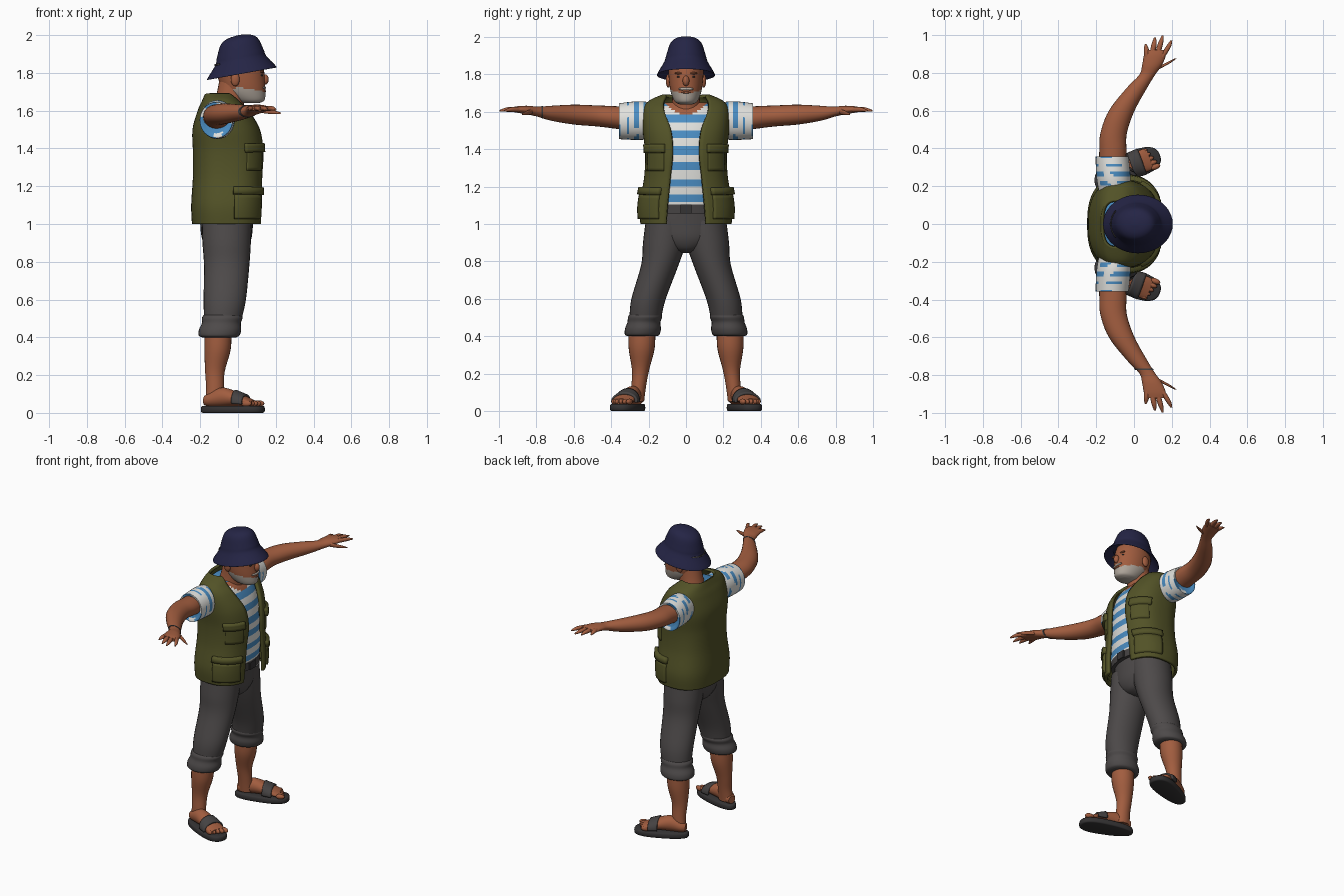
import bpy, bmesh
from math import sin, cos, asin, pi, radians
from mathutils import Vector

cube = bpy.data.objects.get("Cube")
if cube:
    bpy.data.objects.remove(cube)


def material(name, *rgb):
    m = bpy.data.materials.new(name)
    m.use_nodes = True
    m.diffuse_color = (*rgb, 1)
    bsdf = m.node_tree.nodes["Principled BSDF"]
    bsdf.inputs["Base Color"].default_value = (*rgb, 1)
    bsdf.inputs["Roughness"].default_value = 0.8
    return m


SKIN = material("tanned skin", 0.36, 0.11, 0.05)
NAVY = material("navy cloth", 0.018, 0.018, 0.06)
OLIVE = material("olive cloth", 0.085, 0.085, 0.02)
GREY = material("grey cloth", 0.075, 0.068, 0.068)
WHITE = material("white cloth", 0.75, 0.75, 0.72)
BLUE = material("blue stripe", 0.07, 0.27, 0.55)
HAIR = material("grey beard", 0.42, 0.37, 0.32)
DARK = material("dark rubber", 0.035, 0.033, 0.034)
STRAP = material("strap leather", 0.06, 0.055, 0.055)
SIDES = (("left", 1), ("right", -1))


def resample(keys, k):
    """Smooth curve of rows through the key rows."""
    rows = []
    for i in range(len(keys) - 1):
        a, b, c, d = keys[max(i - 1, 0)], keys[i], keys[i + 1], keys[min(i + 2, len(keys) - 1)]
        for j in range(k):
            t = j / k
            rows.append([q + t * ((r - p) / 2 + t * ((2 * p - 5 * q + 4 * r - s) / 2
                         + t * (3 * (q - r) + s - p) / 2)) for p, q, r, s in zip(a, b, c, d)])
    return rows + [list(keys[-1])]


def finish(bm, name, mats, rule=None, angle=50):
    bmesh.ops.recalc_face_normals(bm, faces=bm.faces)
    me = bpy.data.meshes.new(name)
    bm.to_mesh(me)
    bm.free()
    ob = bpy.data.objects.new(name, me)
    bpy.context.collection.objects.link(ob)
    for m in mats:
        me.materials.append(m)
    if rule:
        for p in me.polygons:
            p.material_index = int(rule(*p.center))
    bpy.ops.object.select_all(action="DESELECT")
    ob.select_set(True)
    bpy.context.view_layer.objects.active = ob
    bpy.ops.object.shade_smooth_by_angle(angle=radians(angle))
    return ob


def loft(name, keys, *mats, axis="z", k=5, n=24, side=1, power=1, arc=None,
         tilt=0, rule=None, thick=0, offset=0, dense=False):
    """Rows are centre x, y, z, two radii, and optionally a front opening."""
    rows = keys if dense else resample(keys, k)
    u, v = {"x": (1, 2), "y": (0, 2), "z": (0, 1)}[axis]
    bm = bmesh.new()
    rings = []
    for row in rows:
        a, b = arc or (0, 2 * pi)
        if len(row) > 5 and not arc:
            a = asin(min(1, max(0.01, row[5] / row[4])) ** (1 / power))
            b = 2 * pi - a
        is_open = arc or len(row) > 5
        ring = []
        for i in range(n):
            t = a + (b - a) * i / (n - 1 if is_open else n)
            co = list(row[:3])
            co[u] += row[3] * abs(cos(t)) ** power * (1 if cos(t) > 0 else -1)
            co[v] += row[4] * abs(sin(t)) ** power * (1 if sin(t) > 0 else -1)
            co[2] += tilt * (co[0] - row[0])
            co[1] *= side
            ring.append(bm.verts.new(co))
        rings.append(ring)
    for r, q in zip(rings, rings[1:]):
        for i in range(n - 1 if is_open else n):
            j = (i + 1) % n
            bm.faces.new((r[i], r[j], q[j], q[i]))
    if not is_open:
        bm.faces.new(rings[0])
        bm.faces.new(rings[-1])
    ob = finish(bm, name, mats, rule)
    if thick:
        mod = ob.modifiers.new("thickness", "SOLIDIFY")
        mod.thickness, mod.offset = thick, offset
    return ob


def blob(name, centre, size, mat):
    bm = bmesh.new()
    bmesh.ops.create_uvsphere(bm, u_segments=14, v_segments=9, radius=1)
    for v in bm.verts:
        v.co = Vector(centre) + v.co * Vector(size)
    return finish(bm, name, [mat])


# Head with beard, neck, face
def beard_rule(x, y, z):
    return x > -0.02 and z < 1.725 - 0.16 * x


loft("head", [(.07, 0, 1.64, .04, .035), (.06, 0, 1.655, .08, .06), (.035, 0, 1.70, .11, .08),
              (.02, 0, 1.76, .122, .09), (.01, 0, 1.83, .125, .093), (.01, 0, 1.9, .1, .08)],
     SKIN, HAIR, k=7, n=36, rule=beard_rule)
loft("neck", [(-.06, 0, 1.5, .1, .1), (-.05, 0, 1.62, .08, .08), (-.035, 0, 1.69, .078, .072),
              (-.02, 0, 1.78, .075, .07)], SKIN)
blob("nose", (.143, 0, 1.765), (.02, .018, .028), SKIN)
blob("moustache", (.136, 0, 1.722), (.013, .042, .009), HAIR)
blob("lower_lip", (.141, 0, 1.703), (.008, .024, .006), SKIN)
for label, s in SIDES:
    blob(label + "_ear", (-.015, s * .094, 1.765), (.024, .014, .036), SKIN)
    blob(label + "_eye", (.123, s * .036, 1.787), (.009, .013, .006), DARK)
    blob(label + "_eyebrow", (.127, s * .038, 1.806), (.01, .024, .006), SKIN)

# Bucket hat with a drooping, tilted brim and hollow underside
loft("bucket_hat", [(.005, 0, 2.0, .012, .01), (.005, 0, 1.99, .065, .055), (.007, 0, 1.963, .1, .085),
                    (.012, 0, 1.9, .124, .106), (.015, 0, 1.865, .135, .117),
                    (.02, 0, 1.805, .18, .152), (.02, 0, 1.80, .177, .149),
                    (.015, 0, 1.85, .128, .11)], NAVY, n=40, tilt=.18)
loft("hat_strap", [(.014, 0, 1.87, .136, .118), (.015, 0, 1.863, .139, .121)],
     STRAP, arc=(pi * .8, pi * 1.2), tilt=.18, thick=.004)


# Striped shirt with a scooped neckline
def shirt_rule(x, y, z):
    if x > -.06 and z > 1.585 + 5 * y * y:
        return 2
    return (z - 1.115) % .086 < .04


loft("shirt", [(-.05, 0, 1.085, .15, .2), (-.055, 0, 1.2, .163, .2), (-.055, 0, 1.36, .165, .19),
               (-.06, 0, 1.5, .145, .195), (-.07, 0, 1.6, .11, .19), (-.085, 0, 1.65, .08, .12)],
     WHITE, BLUE, SKIN, k=16, n=48, power=.85, rule=shirt_rule)

# Open vest, with pockets lying on the same surface
vest = resample([(-.057, 0, 1.0, .178, .235, .105), (-.057, 0, 1.1, .182, .24, .098),
                 (-.052, 0, 1.25, .178, .215, .083), (-.05, 0, 1.38, .18, .21, .07),
                 (-.06, 0, 1.5, .172, .222, .08), (-.074, 0, 1.6, .13, .222, .115),
                 (-.088, 0, 1.65, .094, .195, .118), (-.095, 0, 1.685, .072, .12, .105)], 8)
loft("vest", vest, OLIVE, n=56, power=.78, thick=.018, dense=True)
for label, s in SIDES:
    for part, low, high, start, end, depth in (
            ("lower_pocket", 1.02, 1.17, .17, .46, .022), ("lower_flap", 1.145, 1.21, .16, .47, .032),
            ("chest_pocket", 1.27, 1.4, .15, .36, .016), ("chest_flap", 1.365, 1.43, .14, .38, .03)):
        loft(f"{label}_{part}", [r for r in vest if low <= r[2] <= high], OLIVE, n=14, side=s,
             power=.78, arc=(start * pi, end * pi), thick=depth * 2, dense=True)
loft("back_hem_seam", [r for r in vest if 1.16 <= r[2] <= 1.19], OLIVE, power=.78,
     arc=(pi * .5, pi * 1.5), thick=.03, dense=True)

# Trousers and belt
loft("trouser_seat", [(-.055, 0, 1.1, .145, .19), (-.06, 0, 1.0, .14, .205), (-.06, 0, .92, .13, .18),
                      (-.06, 0, .865, .1, .1), (-.06, 0, .845, .05, .04)], GREY, n=32)
loft("belt", [(-.05, 0, 1.055, .155, .195), (-.05, 0, 1.105, .155, .195)], STRAP, k=1, n=40, power=.85)
bm = bmesh.new()
bmesh.ops.create_cube(bm, size=1)
for v in bm.verts:
    v.co = Vector((.106, 0, 1.08)) + v.co * Vector((.016, .06, .05))
finish(bm, "belt_buckle", [DARK], angle=30)
for label, s in SIDES:
    loft(label + "_trouser_leg", [(-.06, .1, 1.02, .132, .115), (-.06, .115, .9, .128, .115),
                                  (-.06, .14, .78, .12, .1), (-.07, .2, .6, .112, .092),
                                  (-.08, .217, .5, .1, .085)], GREY, side=s, n=28)
    loft(label + "_trouser_cuff", [(-.08, .215, .53, .09, .075), (-.083, .218, .505, .107, .091),
                                   (-.088, .225, .475, .103, .088), (-.095, .23, .44, .112, .096),
                                   (-.1, .234, .41, .108, .093), (-.1, .234, .4, .09, .078)],
         GREY, side=s, n=28)


# Shirt sleeves with broken stripes
def sleeve_rule(x, y, z):
    return abs(y) % .05 < .022 and sin(x * 47 + z * 31 + abs(y) * 40) > -.35


for label, s in SIDES:
    loft(label + "_sleeve", [(-.1, .14, 1.55, .08, .09), (-.108, .24, 1.553, .09, .103),
                             (-.115, .345, 1.55, .088, .097), (-.115, .357, 1.55, .083, .091),
                             (-.115, .35, 1.55, .06, .07)],
         WHITE, BLUE, axis="y", k=9, n=32, side=s, rule=sleeve_rule)

    # Arm, palm and fingers
    loft(label + "_arm", [(-.115, .28, 1.56, .07, .065), (-.112, .38, 1.57, .072, .06),
                          (-.108, .48, 1.578, .07, .056), (-.065, .6, 1.585, .068, .053),
                          (.015, .72, 1.592, .054, .04), (.07, .79, 1.6, .042, .027),
                          (.095, .84, 1.608, .052, .024), (.11, .89, 1.612, .058, .019),
                          (.115, .92, 1.612, .05, .014)], SKIN, axis="y", side=s)
    for finger, base, mid, tip in (("little", (.07, .88), (.066, .92), (.062, .952)),
                                   ("ring", (.096, .9), (.106, .95), (.111, .987)),
                                   ("middle", (.125, .9), (.14, .955), (.152, .998)),
                                   ("index", (.15, .885), (.18, .935), (.198, .972)),
                                   ("thumb", (.12, .82), (.175, .85), (.222, .877))):
        drop = .018 if finger == "thumb" else 0
        loft(f"{label}_{finger}_finger",
             [(*base, 1.612 - drop / 2, .014, .014), (*mid, 1.612 - drop, .014, .012),
              (*tip, 1.605 - drop, .005, .004)], SKIN, axis="y", n=12, side=s)

    # Bare calf, then foot and sandal turned outwards
    loft(label + "_calf", [(-.105, .235, .46, .07, .07), (-.108, .237, .34, .07, .07),
                           (-.122, .243, .22, .052, .046), (-.122, .253, .13, .047, .039),
                           (-.125, .26, .05, .05, .036)], SKIN, side=s)
    parts = [
        loft(label + "_foot", [(-.158, 0, .065, .025, .025), (-.13, 0, .07, .038, .036),
                               (-.06, 0, .084, .045, .05), (.02, 0, .075, .053, .038),
                               (.09, 0, .058, .06, .022), (.12, 0, .052, .054, .014)],
             SKIN, axis="x", side=s),
        loft(label + "_sandal_strap", [(.015, 0, .058, .062, .058), (.075, 0, .052, .067, .04)],
             STRAP, axis="x", k=4, arc=(-.15, pi + .15), thick=.014, side=s)]
    for i in range(5):
        parts.append(blob(f"{label}_toe_{i + 1}", (.13 - i * .009, s * (i * .025 - .05), .05),
                          (.03, .0155 - i * .001, .016), SKIN))
    sole = loft(label + "_sandal_sole", [(0, 0, 0, .165, .064), (0, 0, .006, .175, .072),
                                         (0, 0, .03, .175, .072), (0, 0, .037, .168, .066)],
                DARK, k=2, n=40, power=.8)
    for v in sole.data.vertices:
        v.co.y *= .95 + v.co.x * 1.1
    for ob in parts + [sole]:
        ob.location = (-.028, s * .305, 0)
        ob.rotation_euler.z = s * radians(20)

# Thin bracelet on one wrist
loft("bracelet", [(.05, .765, 1.597, .05, .033), (.056, .773, 1.598, .049, .032)],
     STRAP, axis="y", k=2, side=-1)
